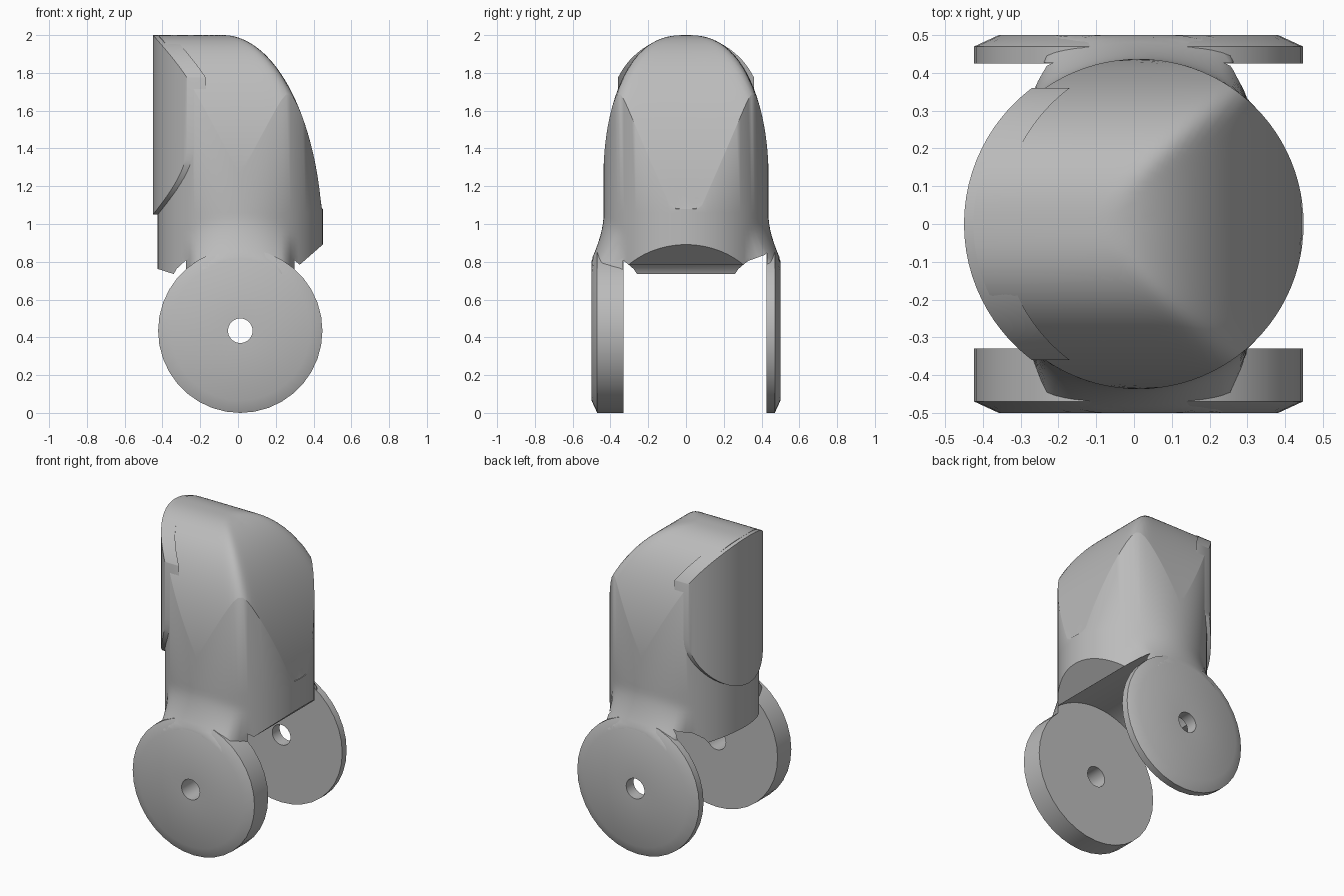
import bpy, bmesh
from math import sin, cos, pi, sqrt, hypot, radians

cube = bpy.data.objects.get("Cube")
if cube:
    bpy.data.objects.remove(cube, do_unlink=True)

CX, CZ, R = 0.012, 0.435, 0.437      # shared axis of the discs and the shell

grey = bpy.data.materials.new("plain_grey")
grey.use_nodes = True
grey.diffuse_color = (0.5, 0.5, 0.5, 1)
grey.node_tree.nodes["Principled BSDF"].inputs["Base Color"].default_value = (0.5, 0.5, 0.5, 1)


def finish(name, bm):
    bmesh.ops.recalc_face_normals(bm, faces=bm.faces)
    mesh = bpy.data.meshes.new(name)
    bm.to_mesh(mesh)
    bm.free()
    mesh.materials.append(grey)
    obj = bpy.data.objects.new(name, mesh)
    bpy.context.collection.objects.link(obj)
    return obj


def smooth(obj, angle=40):
    bpy.ops.object.select_all(action='DESELECT')
    obj.select_set(True)
    bpy.context.view_layer.objects.active = obj
    bpy.ops.object.shade_smooth_by_angle(angle=radians(angle))


def bridge(bm, a, b, closed=True):
    n = len(a)
    for i in range(n if closed else n - 1):
        j = (i + 1) % n
        bm.faces.new((a[i], a[j], b[j], b[i]))


def top_height(x, y):
    # arched across the width, sloping down towards +x, softly blended
    arch = 0.75 * (1 - sqrt(max(0, 1 - (abs(y) / R) ** 2.5)))
    t = min(1, max(0, (x + 0.08) / 0.529))
    slope = 1.1 * (1 - sqrt(1 - t * t))
    return max(1.08, 2 - (arch ** 5 + slope ** 5) ** 0.2)


def flare(x, y, z):
    # lower wall swells sideways to meet the discs
    dx = abs(x - CX)
    s = min(1, max(0, (0.6 - hypot(dx, z - CZ)) / 0.22)) ** 1.6
    s *= min(1, max(0, (0.29 - dx) / 0.05))
    side = 1 if y > 0 else -1
    return y + s * (side * 0.499 - y)


# Shell: domed top as rings on a disc, then flaring walls
SEG, RINGS = 96, 24
bm = bmesh.new()
centre = bm.verts.new((CX, 0, top_height(CX, 0)))
circle = [(cos(2 * pi * i / SEG), sin(2 * pi * i / SEG)) for i in range(SEG)]
prev = None
for k in range(1, RINGS + 1):
    r = R * sin(k / RINGS * pi / 2)
    ring = [bm.verts.new((CX + r * c, r * s, top_height(CX + r * c, r * s))) for c, s in circle]
    if prev:
        bridge(bm, prev, ring)
    else:
        for i in range(SEG):
            bm.faces.new((centre, ring[i], ring[(i + 1) % SEG]))
    prev = ring
for k in range(15):
    z = 1.06 - k * 0.41 / 14
    ring = [bm.verts.new((CX + R * c, flare(CX + R * c, R * s, z), z)) for c, s in circle]
    bridge(bm, prev, ring)
    prev = ring
bm.faces.new(prev)
shell = finish("shell", bm)

# Cutter for the hollow underside between the discs
arc = [(CX + 0.47 * cos(radians(a)), CZ + 0.47 * sin(radians(a))) for a in range(48, 140, 4)]
outline = [(0.7, 0.3), (0.7, 1.11)] + arc + [(-0.34, 0.735), (-0.7, 0.85), (-0.7, 0.3)]
bm = bmesh.new()
near = [bm.verts.new((x, -0.333, z)) for x, z in outline]
far = [bm.verts.new((x, 0.428, z)) for x, z in outline]
bridge(bm, near, far)
bm.faces.new(near)
bm.faces.new(far)
cutter = finish("underside_cutter", bm)

mod = shell.modifiers.new("underside", 'BOOLEAN')
mod.operation = 'DIFFERENCE'
mod.solver = 'EXACT'
mod.object = cutter
bpy.ops.object.select_all(action='DESELECT')
shell.select_set(True)
bpy.context.view_layer.objects.active = shell
bpy.ops.object.modifier_apply(modifier=mod.name)
bpy.data.objects.remove(cutter, do_unlink=True)
smooth(shell)

# Raised pad on the flat side: rounded bottom, arched top
bm = bmesh.new()
W, N = 0.36, 32
loops = [[], [], [], []]
for i in range(N + 1):
    y = -W * cos(pi * i / N)
    x = -sqrt(0.45 ** 2 - y * y)
    top = 1.6 + sqrt(0.16 - y * y)
    low = 1.41 - sqrt(max(0, W * W - y * y))
    for loop, p in zip(loops, ((x, top), (x, low), (x + 0.1, low), (x + 0.1, top))):
        loop.append(bm.verts.new((p[0], y, p[1])))
for i in range(4):
    bridge(bm, loops[i], loops[(i + 1) % 4], closed=False)
for end in (0, -1):
    bm.faces.new([loop[end] for loop in loops])
smooth(finish("side_pad", bm))


# Discs with a chamfered outer edge and a pin hole
def disc(name, inner, rim, outer, sides=36):
    bm = bmesh.new()
    profile = [(0.065, inner), (CZ, inner), (CZ, rim), (0.37, outer), (0.065, outer)]
    rings = [[bm.verts.new((CX + r * sin(2 * pi * i / sides), y, CZ + r * cos(2 * pi * i / sides)))
              for i in range(sides)] for r, y in profile]
    for a, b in zip(rings, rings[1:] + rings[:1]):
        bridge(bm, a, b)
    smooth(finish(name, bm))


disc("front_disc", -0.33, -0.47, -0.5)
disc("back_disc", 0.425, 0.47, 0.5)
